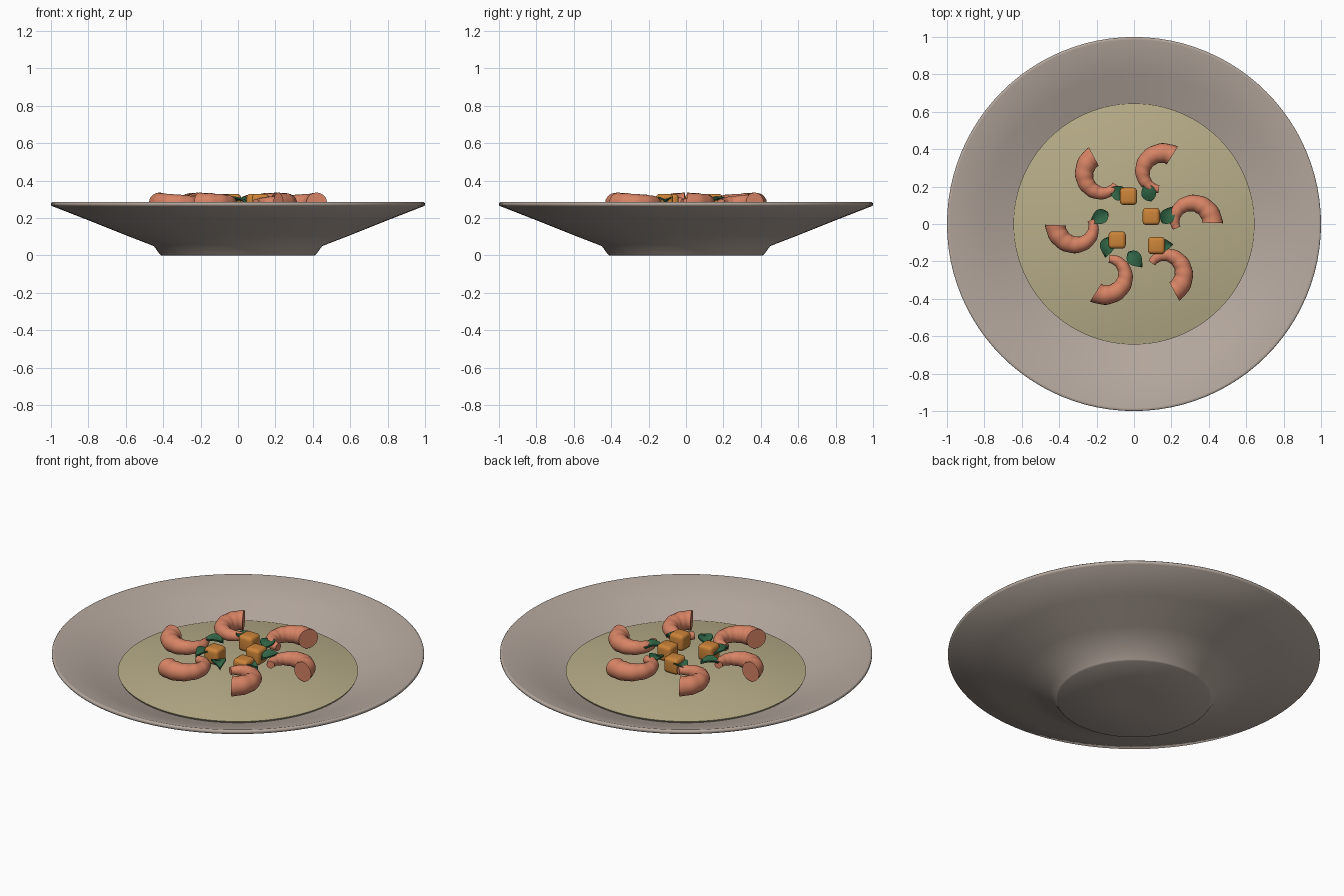
import bpy, bmesh, math
from mathutils import Vector, Matrix

if "Cube" in bpy.data.objects:
    bpy.data.objects.remove(bpy.data.objects["Cube"])


def material(name, rgb):
    m = bpy.data.materials.new(name)
    m.diffuse_color = (*rgb, 1)
    m.use_nodes = True
    m.node_tree.nodes["Principled BSDF"].inputs["Base Color"].default_value = m.diffuse_color
    return m


CERAMIC = material("ceramic", (0.46, 0.39, 0.34))
BROTH = material("broth", (0.48, 0.42, 0.25))
PINK = material("cooked_shrimp", (0.68, 0.23, 0.13))
ORANGE = material("squash", (0.60, 0.23, 0.04))
GREEN = material("herb", (0.03, 0.13, 0.06))


def finish(bm, name, mat, angle=35):
    bmesh.ops.recalc_face_normals(bm, faces=bm.faces)
    me = bpy.data.meshes.new(name)
    bm.to_mesh(me)
    bm.free()
    ob = bpy.data.objects.new(name, me)
    bpy.context.collection.objects.link(ob)
    me.materials.append(mat)
    bpy.ops.object.select_all(action='DESELECT')
    ob.select_set(True)
    bpy.context.view_layer.objects.active = ob
    bpy.ops.object.shade_smooth_by_angle(angle=math.radians(angle))
    return ob


def loft(rings, name, mat, angle=35):
    """Skin closed rings of equal length and fan-close both ends."""
    bm = bmesh.new()
    loops = [[bm.verts.new(p) for p in r] for r in rings]
    n = len(loops[0])
    for a, b in zip(loops, loops[1:]):
        for i in range(n):
            bm.faces.new((a[i], a[(i + 1) % n], b[(i + 1) % n], b[i]))
    for end, ring in ((loops[0], rings[0]), (loops[-1], rings[-1])):
        c = bm.verts.new(sum((Vector(p) for p in ring), Vector()) / n)
        for i in range(n):
            bm.faces.new((end[i], end[(i + 1) % n], c))
    return finish(bm, name, mat, angle)


def revolve(profile, name, mat, angle=35, n=96):
    rings = [[(r * math.cos(2 * math.pi * i / n), r * math.sin(2 * math.pi * i / n), z)
              for i in range(n)] for r, z in profile]
    return loft(rings, name, mat, angle)


# Wide-rimmed bowl: underside, foot, flared wall, rim, inside
revolve([(0.1, 0), (0.41, 0), (0.418, 0.006), (0.45, 0.05), (0.60, 0.108), (0.80, 0.188),
         (0.995, 0.264), (1.0, 0.27), (1.0, 0.28), (0.995, 0.285), (0.985, 0.285),
         (0.80, 0.222), (0.645, 0.166), (0.50, 0.115), (0.40, 0.09), (0.1, 0.085)],
        "bowl", CERAMIC, 50)

# Gently domed broth
dome = [(0.645 * t, 0.175 + 0.065 * (1 - t * t)) for t in (1, 0.9, 0.75, 0.6, 0.45, 0.3, 0.15)]
revolve([(0.2, 0.15), (0.64, 0.165)] + dome, "soup", BROTH)


# Shrimp: tapering curled tube with faint segment ridges
def shrimp(k):
    rot = Matrix.Rotation(k * math.pi / 3, 4, 'Z')
    rings, steps, sides = [], 42, 20
    for s in range(steps + 1):
        t = s / steps
        a = math.radians(-2 + 206 * t)
        R = 0.120 - 0.042 * t
        tube = (0.055 - 0.034 * t ** 1.3) * (1 + 0.025 * math.cos(t * 14 * math.pi))
        ring = []
        for i in range(sides):
            b = 2 * math.pi * i / sides
            d = R + tube * math.cos(b)
            ring.append(rot @ Vector((0.30 + d * math.cos(a), 0.01 + d * math.sin(a),
                                      0.28 + tube * math.sin(b))))
        rings.append(ring)
    loft(rings, f"shrimp_{k + 1}", PINK, 40)


for k in range(6):
    shrimp(k)

# Rounded squash cubes
for k, (x, y) in enumerate([(-0.03, 0.148), (0.092, 0.04), (-0.09, -0.086), (0.12, -0.115)]):
    bm = bmesh.new()
    bmesh.ops.create_cube(bm, size=0.092, matrix=Matrix.Translation((x, y, 0.283)))
    bmesh.ops.bevel(bm, geom=bm.edges[:], offset=0.02, segments=4, profile=0.5, affect='EDGES')
    finish(bm, f"squash_cube_{k + 1}", ORANGE)


# Herb leaves: thin pointed ovals, cupped along the midrib
def leaf(k):
    ang = math.radians(15 + k * 360 / 7)
    place = (Matrix.Translation((0.19 * math.cos(ang), 0.19 * math.sin(ang), 0.283))
             @ Matrix.Rotation(ang + math.radians(40), 4, 'Z'))
    rings = []
    for s in range(13):
        t = s / 12
        w = 0.002 + 0.038 * math.sin(math.pi * t ** 0.75)
        x = -0.055 + 0.11 * t
        z = 0.02 * math.sin(math.pi * t)
        top = [(x, w * u, z + 0.012 * u * u) for u in (-1, -0.5, 0, 0.5, 1)]
        low = [(px, py, pz - 0.008) for px, py, pz in reversed(top)]
        rings.append([place @ Vector(p) for p in top + low])
    loft(rings, f"herb_leaf_{k + 1}", GREEN)


for k in range(7):
    leaf(k)
